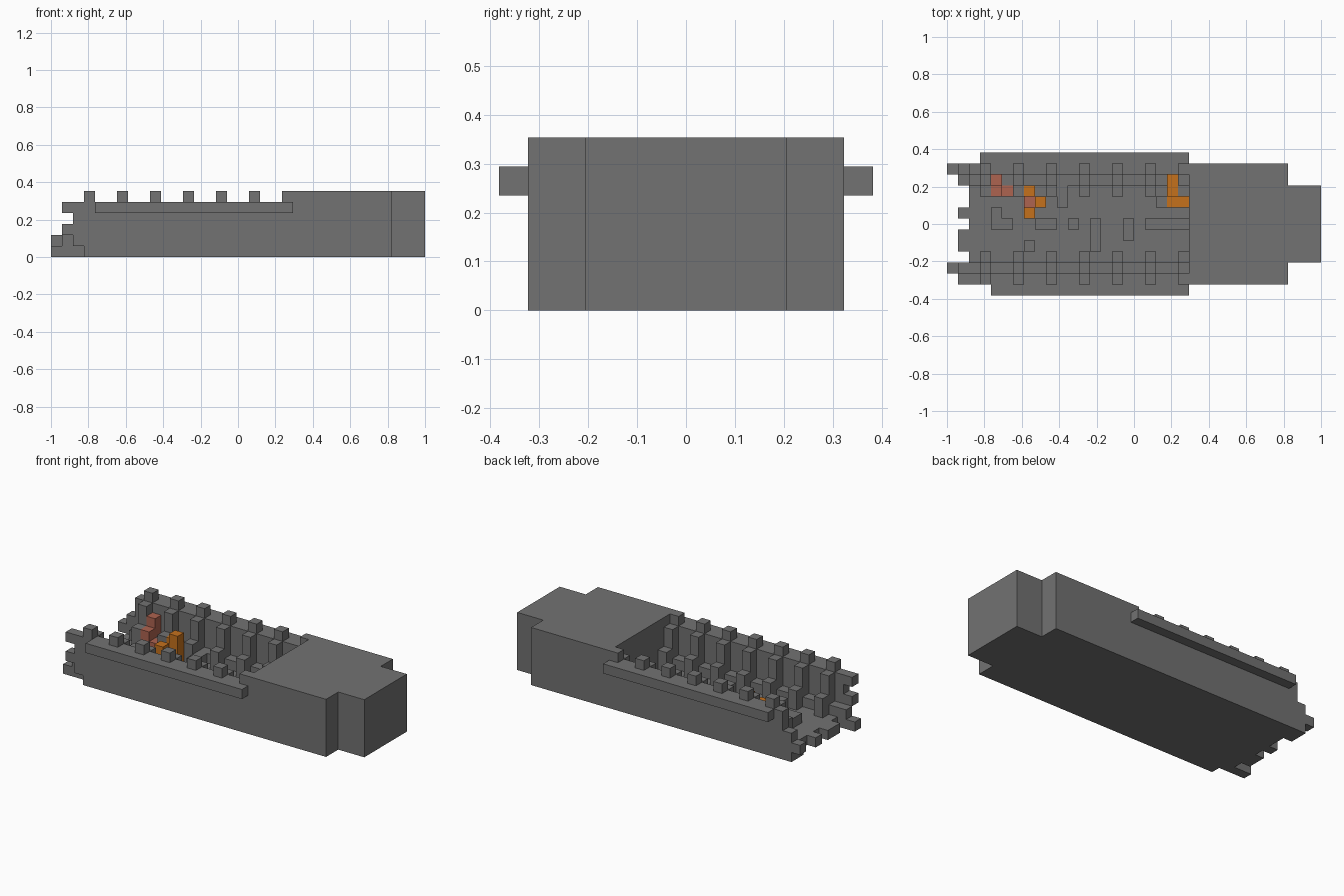
import bpy
import bmesh
from mathutils import Vector

if "Cube" in bpy.data.objects:
    bpy.data.objects.remove(bpy.data.objects["Cube"])

U = 2 / 34                       # size of one block
ORIGIN = Vector((-1, -6.5 * U, 0))
BREAK = 22                       # where the solid half meets the open half


def make_material(name, rgb):
    mat = bpy.data.materials.new(name)
    mat.use_nodes = True
    mat.diffuse_color = (*rgb, 1)
    mat.node_tree.nodes["Principled BSDF"].inputs["Base Color"].default_value = (*rgb, 1)
    return mat


GREY = make_material("weathered_grey", (0.168, 0.168, 0.168))
ORANGE = make_material("bright_orange", (0.56, 0.165, 0.012))
RUST = make_material("rust_red", (0.42, 0.125, 0.08))

cells = {}                       # block position -> part name
materials = {}                   # part name -> material


def fill(part, xs, ys, zs, mat=GREY):
    """Fill a range of blocks; each range is (start, end), end excluded."""
    materials[part] = mat
    for x in range(*xs):
        for y in range(*ys):
            for z in range(*zs):
                cells[x, y, z] = part


def one(n):
    return (n, n + 1)


# Solid half with its narrower end
fill("solid_hull", (BREAK, 31), (1, 12), (0, 6))
fill("end_block", (31, 34), (3, 10), (0, 6))

# Floor with a ragged broken edge
for y, start in enumerate((3, 0, 2, 1, 1, 2, 1, 2, 2, 1, 1), 1):
    fill("floor", (start, BREAK), one(y), (0, 1))

# Side walls, each layer broken off at a different length
for part, y, starts in (("right_wall", 1, (2, 1, 2, 1)),
                        ("left_wall", 11, (0, 1, 2, 2))):
    for z, start in enumerate(starts, 1):
        fill(part, (start, BREAK), one(y), one(z))

# Low inner ledges along the walls
fill("right_ledge", (1, BREAK), one(2), (1, 2))
fill("left_ledge", (2, BREAK), one(10), (1, 2))

# Outer rails
fill("right_rail", (4, BREAK), one(0), (4, 5))
fill("left_rail", (3, BREAK), one(12), (4, 5))

# Stepped ribs repeated along both walls
for x in range(3, BREAK, 3):
    for part, side in (("right_ribs", 1), ("left_ribs", -1)):
        for step, (low, high) in enumerate(((5, 6), (2, 5), (1, 3))):
            fill(part, one(x), one(6 + side * (step - 5)), (low, high))

# Broken keel and loose debris on the floor
for xs in ((4, 6), (8, 10), (11, 12), (18, 22)):
    fill("keel", xs, one(6), (1, 2))
for x, ys in ((4, (7, 8)), (7, (4, 5)), (10, (8, 10)),
              (13, (4, 7)), (16, (5, 7)), (19, (8, 9))):
    fill("debris", one(x), ys, (1, 2))

# Flames
for x, y, top in ((4, 10, 4), (4, 9, 3), (5, 9, 2), (7, 8, 2)):
    fill("red_flames", one(x), one(y), (1, top), RUST)
for x, y, top in ((7, 9, 3), (8, 8, 4), (7, 7, 3), (20, 10, 3),
                  (20, 9, 3), (20, 8, 2), (21, 8, 2)):
    fill("orange_flames", one(x), one(y), (1, top), ORANGE)


def build(part):
    """Make one object from the outward faces of a part's blocks."""
    bm = bmesh.new()
    for cell in [c for c, p in cells.items() if p == part]:
        base = Vector(cell)
        for axis in range(3):
            for sign in (-1, 1):
                n = Vector((0, 0, 0))
                n[axis] = sign
                if tuple(int(v) for v in base + n) in cells:
                    continue
                a = Vector((0, 0, 0))
                a[(axis + 1) % 3] = 1
                b = n.cross(a)
                middle = base + Vector((0.5, 0.5, 0.5)) + n / 2
                corners = (-a - b, a - b, a + b, b - a)
                bm.faces.new([bm.verts.new(ORIGIN + (middle + c / 2) * U)
                              for c in corners])
    bmesh.ops.remove_doubles(bm, verts=bm.verts, dist=U / 100)
    bmesh.ops.dissolve_limit(bm, angle_limit=0.01, verts=bm.verts, edges=bm.edges)
    mesh = bpy.data.meshes.new(part)
    bm.to_mesh(mesh)
    bm.free()
    mesh.materials.append(materials[part])
    bpy.context.collection.objects.link(bpy.data.objects.new(part, mesh))


for part_name in materials:
    build(part_name)
